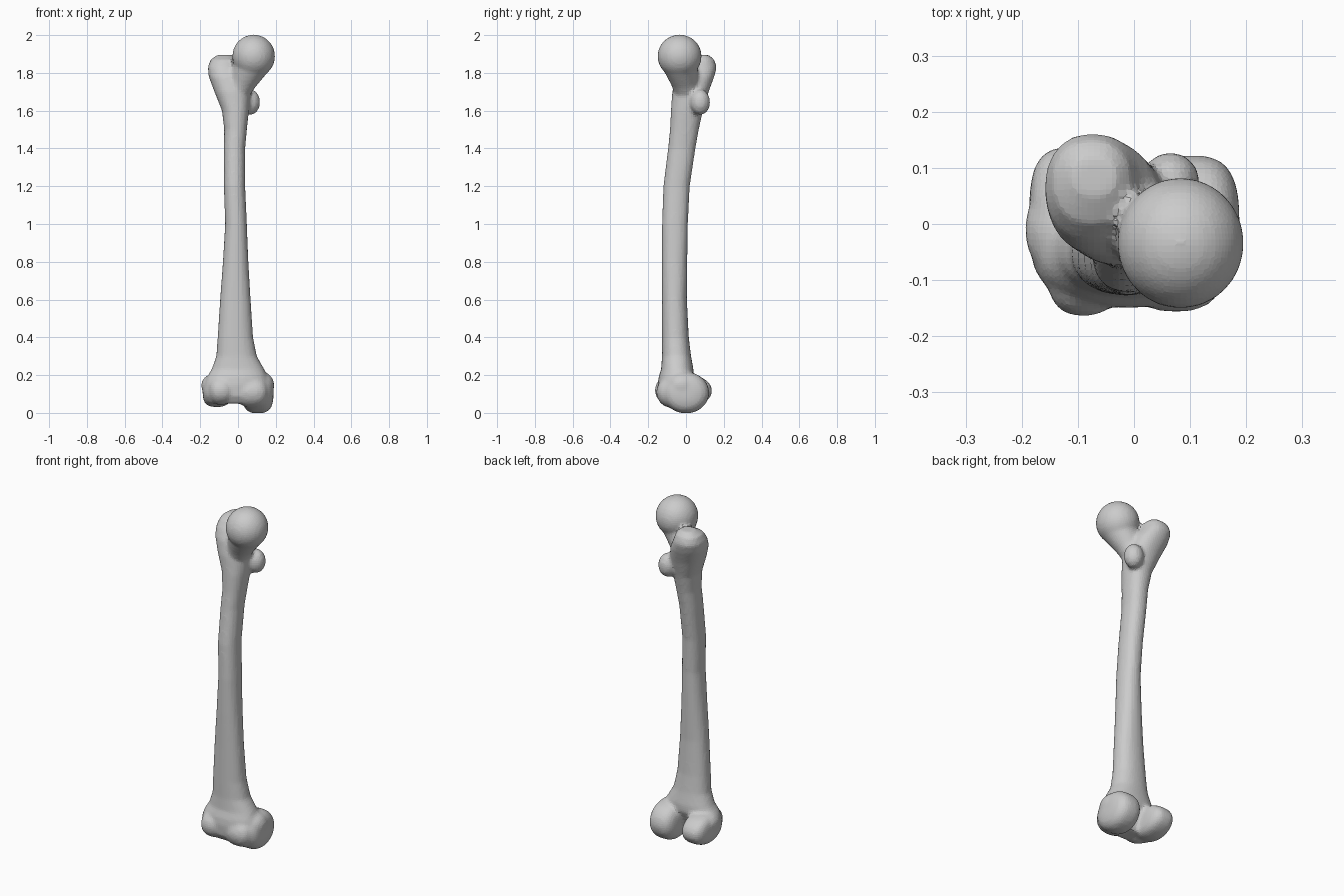
import bpy, bmesh
from math import pi, cos, sin
from mathutils import Vector

bm = bmesh.new()


def spow(v, p):
    return abs(v) ** p * (1 if v >= 0 else -1)


def skin(rings):
    """Bridge a stack of point rings and cap the ends."""
    vs = [[bm.verts.new(p) for p in r] for r in rings]
    n = len(vs[0])
    for a, b in zip(vs, vs[1:]):
        for i in range(n):
            j = (i + 1) % n
            bm.faces.new((a[i], a[j], b[j], b[i]))
    bm.faces.new(vs[0][::-1])
    bm.faces.new(vs[-1])


def loft(sections, power=0.9, n=28):
    """Horizontal rounded sections: z, x min, x max, y min, y max."""
    rings = []
    for z, x0, x1, y0, y1 in sections:
        rings.append([((x0 + x1) / 2 + (x1 - x0) / 2 * spow(cos(2 * pi * i / n), power),
                       (y0 + y1) / 2 + (y1 - y0) / 2 * spow(sin(2 * pi * i / n), power), z)
                      for i in range(n)])
    skin(rings)


def blob(c, r, power=1.0, n=28, m=16):
    """Superellipsoid whose axis runs along x."""
    rings = []
    for k in range(m + 1):
        t = -pi / 2 + pi * (0.02 + 0.96 * k / m)
        s, w = spow(sin(t), power), spow(cos(t), power)
        rings.append([(c[0] + r[0] * s, c[1] + r[1] * w * cos(2 * pi * i / n),
                       c[2] + r[2] * w * sin(2 * pi * i / n)) for i in range(n)])
    skin(rings)


def tube(a, b, ra, rb, n=24):
    a, b = Vector(a), Vector(b)
    d = (b - a).normalized()
    u = d.orthogonal().normalized()
    v = d.cross(u)
    skin([[c + (u * cos(2 * pi * i / n) + v * sin(2 * pi * i / n)) * r for i in range(n)]
          for c, r in ((a, ra), ((a + b) / 2, (ra + rb) / 2 - 0.006), (b, rb))])


# bowed shaft, flaring to the greater trochanter above and the knee below
loft([
    (0.05, -0.15, 0.12, -0.12, -0.02),
    (0.09, -0.17, 0.15, -0.145, -0.01),
    (0.15, -0.175, 0.16, -0.15, 0.02),
    (0.19, -0.165, 0.155, -0.145, 0.04),
    (0.23, -0.14, 0.14, -0.132, 0.04),
    (0.30, -0.115, 0.10, -0.127, 0.027),
    (0.40, -0.108, 0.08, -0.127, 0.015),
    (0.60, -0.095, 0.067, -0.127, 0.005),
    (0.80, -0.08, 0.055, -0.128, 0.007),
    (1.00, -0.068, 0.047, -0.127, 0.01),
    (1.20, -0.075, 0.038, -0.12, 0.02),
    (1.40, -0.076, 0.038, -0.095, 0.05),
    (1.50, -0.073, 0.047, -0.085, 0.068),
    (1.60, -0.085, 0.058, -0.08, 0.09),
    (1.70, -0.125, 0.065, -0.073, 0.12),
    (1.78, -0.155, 0.04, -0.055, 0.15),
    (1.83, -0.16, 0.01, -0.03, 0.163),
    (1.87, -0.145, -0.005, 0.0, 0.15),
    (1.895, -0.11, -0.03, 0.05, 0.12),
])

# ball head and neck
blob((0.083, -0.034, 1.888), (0.113, 0.117, 0.115))
tube((0.07, -0.03, 1.84), (-0.02, 0.015, 1.67), 0.093, 0.065)

# lesser trochanter
blob((0.065, 0.075, 1.645), (0.052, 0.053, 0.068))

# knee condyles, with side swellings and the front ridges of the groove
blob((0.105, 0.0, 0.107), (0.083, 0.123, 0.11), 0.7)
blob((-0.112, 0.01, 0.117), (0.075, 0.128, 0.086), 0.65)
blob((0.12, -0.02, 0.145), (0.072, 0.085, 0.075))
blob((-0.13, -0.01, 0.145), (0.065, 0.085, 0.06))
blob((-0.09, -0.085, 0.12), (0.065, 0.08, 0.078), 0.8)
blob((0.075, -0.08, 0.11), (0.085, 0.077, 0.082), 0.8)

bmesh.ops.recalc_face_normals(bm, faces=bm.faces)
mesh = bpy.data.meshes.new("thigh_bone")
bm.to_mesh(mesh)
bm.free()
bone = bpy.data.objects.new("thigh_bone", mesh)
bpy.context.collection.objects.link(bone)

# fuse the overlapping parts into one softly blended skin
fuse = bone.modifiers.new("fuse", 'REMESH')
fuse.mode = 'VOXEL'
fuse.voxel_size = 0.011
blend = bone.modifiers.new("blend", 'SMOOTH')
blend.factor = 0.5
blend.iterations = 5
